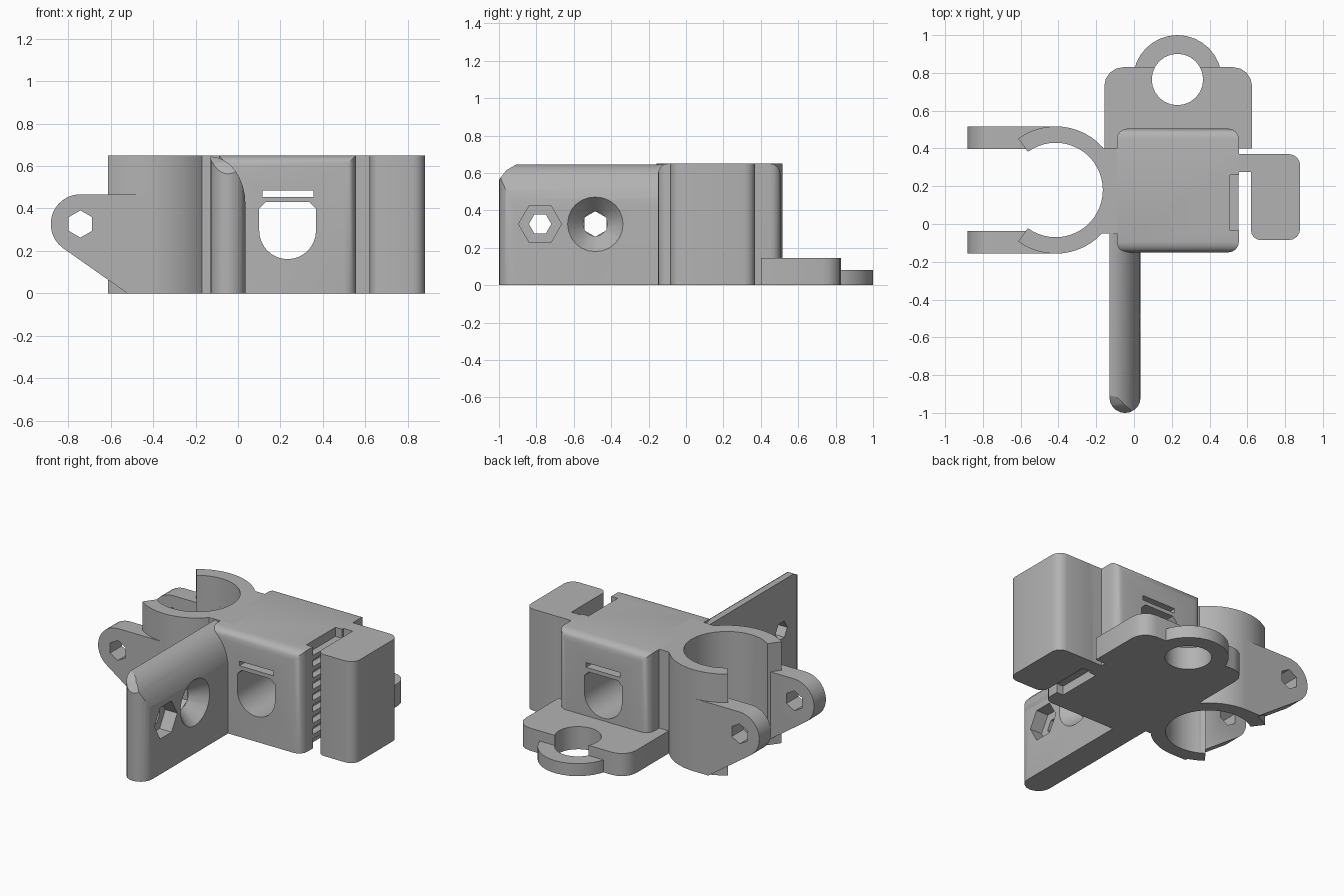
import bpy, bmesh
from math import sin, cos, pi, radians
from mathutils import Vector

cube = bpy.data.objects.get("Cube")
if cube:
    bpy.data.objects.remove(cube, do_unlink=True)

grey = bpy.data.materials.new("plain grey")
grey.use_nodes = True
colour = (0.45, 0.45, 0.45, 1)
grey.diffuse_color = colour
grey.node_tree.nodes["Principled BSDF"].inputs["Base Color"].default_value = colour

H = 0.65          # overall height
PIVOT_Z = 0.327   # height of all the screw holes


def arc(cx, cy, r, a0, a1, n):
    """Points on an arc, angles in degrees, both ends included."""
    return [(cx + r * cos(radians(a0 + (a1 - a0) * i / n)),
             cy + r * sin(radians(a0 + (a1 - a0) * i / n))) for i in range(n + 1)]


def ngon(cx, cy, r, n, turn=0):
    return arc(cx, cy, r, turn, turn + 360, n)[:-1]


def rounded(x0, y0, x1, y1, r, n=4):
    """Rectangle outline with rounded corners; r goes round from lower left."""
    a, b, c, d = r
    return (arc(x0 + a, y0 + a, a, 180, 270, n) + arc(x1 - b, y0 + b, b, 270, 360, n)
            + arc(x1 - c, y1 - c, c, 0, 90, n) + arc(x0 + d, y1 - d, d, 90, 180, n))


def loft(name, axis, pts0, pts1, lo, hi):
    """Solid between two outlines lying across the given axis."""
    place = {"x": lambda p, t: (t, p[0], p[1]),
             "y": lambda p, t: (p[0], t, p[1]),
             "z": lambda p, t: (p[0], p[1], t)}[axis]
    bm = bmesh.new()
    rings = [[bm.verts.new(place(p, t)) for p in pts]
             for pts, t in ((pts0, lo), (pts1, hi))]
    for ring in rings:
        bm.faces.new(ring)
    n = len(pts0)
    for i in range(n):
        j = (i + 1) % n
        bm.faces.new((rings[0][i], rings[0][j], rings[1][j], rings[1][i]))
    bmesh.ops.remove_doubles(bm, verts=bm.verts, dist=1e-5)
    bmesh.ops.recalc_face_normals(bm, faces=bm.faces)
    me = bpy.data.meshes.new(name)
    bm.to_mesh(me)
    bm.free()
    me.materials.append(grey)
    ob = bpy.data.objects.new(name, me)
    bpy.context.collection.objects.link(ob)
    return ob


def prism(name, axis, pts, lo, hi):
    return loft(name, axis, pts, pts, lo, hi)


def box(name, x0, x1, y0, y1, z0, z1):
    return prism(name, "z", [(x0, y0), (x1, y0), (x1, y1), (x0, y1)], z0, z1)


def select(ob):
    bpy.ops.object.select_all(action="DESELECT")
    ob.select_set(True)
    bpy.context.view_layer.objects.active = ob


def boolean(ob, cutters, operation="DIFFERENCE"):
    select(ob)
    for cutter in cutters:
        mod = ob.modifiers.new("cut", "BOOLEAN")
        mod.operation, mod.solver, mod.object = operation, "EXACT", cutter
        bpy.ops.object.modifier_apply(modifier=mod.name)
        bpy.data.objects.remove(cutter, do_unlink=True)
    return ob


parts = []

# Central body: rounded upright corners and rounded front and back top edges
body = box("body", -0.09, 0.555, -0.15, 0.505, 0, H)
bm = bmesh.new()
bm.from_mesh(body.data)
edges = []
for e in bm.edges:
    mid, d = (e.verts[0].co + e.verts[1].co) / 2, e.verts[0].co - e.verts[1].co
    if abs(d.z) > 0.1 or (abs(d.x) > 0.1 and mid.z > 0.5):
        edges.append(e)
bmesh.ops.bevel(bm, geom=edges, offset=0.055, segments=4, profile=0.5, affect="EDGES")
bm.to_mesh(body.data)
bm.free()
window = [(0.1, 0.295), (0.1, 0.4), (0.13, 0.43), (0.335, 0.43), (0.367, 0.4)]
window += arc(0.2335, 0.295, 0.1335, 0, -180, 16)[:-1]
boolean(body, [
    prism("window_cutter", "y", window, -1, 1),
    box("slit_cutter", 0.115, 0.355, -1, 1, 0.455, 0.485),
    box("rib_pocket_cutter", 0.508, 0.7, -0.035, 0.26, -0.1, 0.8)])
parts.append(body)

# Ribs inside the side pocket
pitch = H / 9
for i in range(8):
    z = (i + 1) * pitch
    parts.append(box("grip_rib", 0.5, 0.553, -0.04, 0.265, z - 0.014, z + 0.014))

# Side clip block and its bridge
parts.append(prism("clip_block", "z",
                   rounded(0.62, -0.085, 0.88, 0.37, (0.05, 0.06, 0.06, 0.001)), 0, H))
parts.append(box("clip_bridge", 0.54, 0.64, 0.275, 0.37, 0, H))

# Open ring clamp
RX, RY, R_OUT, R_IN = -0.415, 0.18, 0.337, 0.25


def bore():
    return prism("bore_cutter", "z", ngon(RX, RY, R_IN, 48), -1, 2)


ring = arc(RX, RY, R_OUT, -126, 126, 36) + arc(RX, RY, R_IN, 126, -126, 36)
parts.append(prism("clamp_ring", "z", ring, 0, H))
parts.append(boolean(box("neck", -0.2, 0, -0.05, 0.4, 0, H), [bore()]))

# Pair of clamp ears with screw holes
ear = arc(-0.742, PIVOT_Z, 0.14, 90, 235, 12) + [(-0.52, 0), (-0.42, 0), (-0.42, 0.467)]
for name, y0 in (("ear_front", -0.157), ("ear_back", 0.397)):
    ob = prism(name, "y", ear, y0, y0 + 0.12)
    hole = prism("ear_hole_cutter", "y", ngon(-0.742, PIVOT_Z, 0.064, 6, 30), -1, 1)
    parts.append(boolean(ob, [hole, bore()]))

# Long front fin: section, plan and side outlines intersected
top = H - 0.005
section = [(-0.13, 0), (0.035, 0)]
section += [(-0.13 + 0.165 * cos(t * pi / 16), 0.42 + (top - 0.42) * sin(t * pi / 16))
            for t in range(9)]
plan = arc(-0.0475, -0.918, 0.0825, 180, 360, 10) + [(0.035, 0), (-0.13, 0)]
side = [(0, 0), (-1.01, 0), (-1.01, 0.55), (-0.96, 0.615), (-0.88, 0.66), (0, 0.66)]
fin = prism("front_fin", "y", section, -1.05, -0.02)
boolean(fin, [prism("fin_plan", "z", plan, -1, 1),
              prism("fin_side", "x", side, -1, 1)], "INTERSECT")
NUT_Y, SCREW_Y = -0.78, -0.485
boolean(fin, [
    prism("nut_cutter", "x", ngon(NUT_Y, PIVOT_Z, 0.115, 6), -0.05, 0.2),
    prism("nut_hole_cutter", "x", ngon(NUT_Y, PIVOT_Z, 0.06, 6), -0.5, 0.2),
    loft("countersink_cutter", "x", ngon(SCREW_Y, PIVOT_Z, 0.065, 24),
         ngon(SCREW_Y, PIVOT_Z, 0.149, 24), -0.06, 0.036),
    prism("screw_hole_cutter", "x", ngon(SCREW_Y, PIVOT_Z, 0.068, 6, 30), -0.5, 0.2)])
parts.append(fin)

# Rear mounting tab and its round lug
LX, LY = 0.23, 0.765


def lug_hole():
    return prism("lug_hole_cutter", "z", ngon(LX, LY, 0.136, 24), -1, 1)


tab = prism("rear_tab", "z",
            rounded(-0.157, 0.4, 0.625, 0.83, (0.001, 0.001, 0.1, 0.1)), 0, 0.145)
parts.append(boolean(tab, [lug_hole()]))
lug = prism("rear_lug", "z", ngon(LX, LY, 0.235, 32), 0, 0.08)
parts.append(boolean(lug, [lug_hole()]))

# Smooth the curves and keep the edges sharp
for ob in parts:
    select(ob)
    bpy.ops.object.shade_smooth_by_angle(angle=radians(30))
